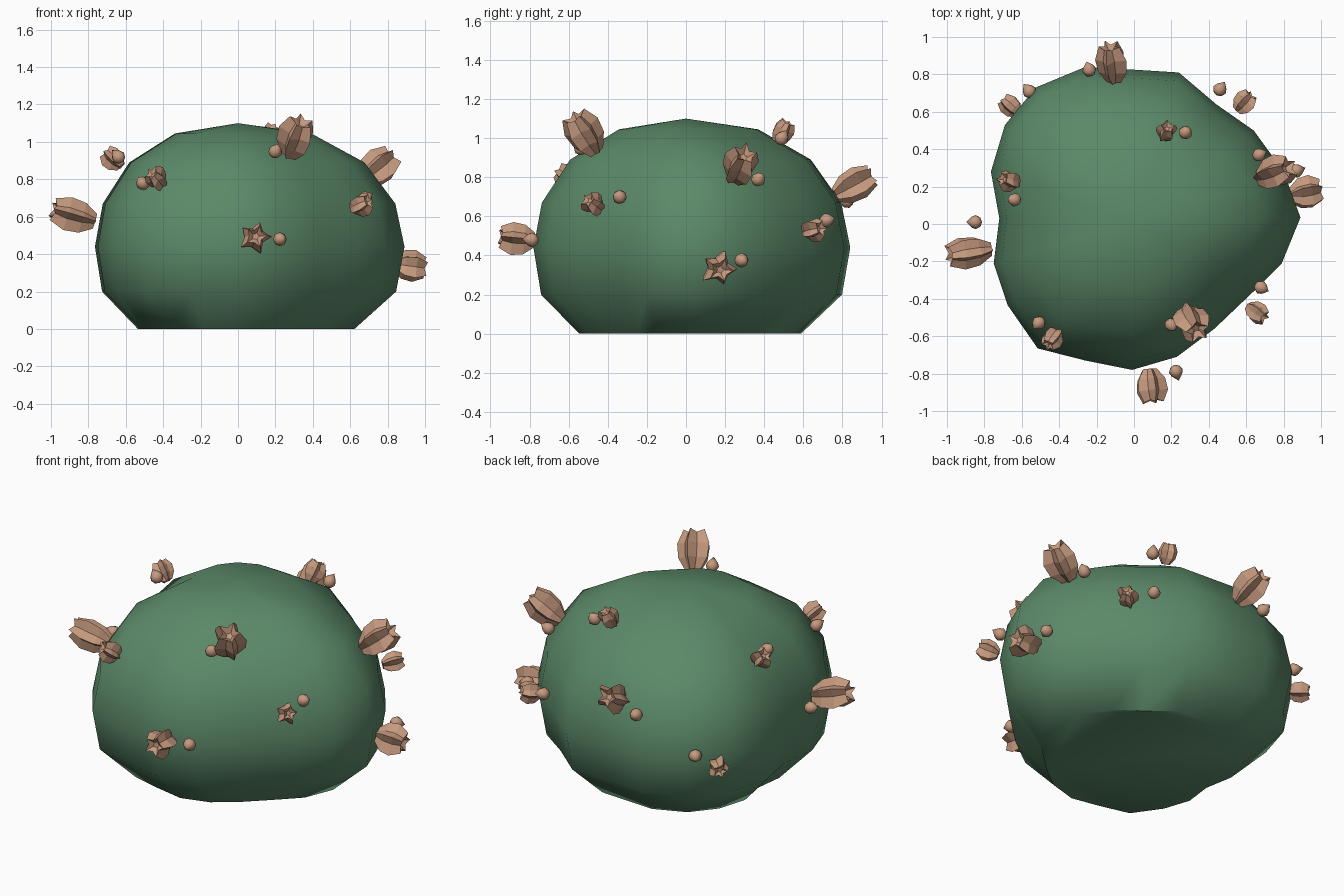
import bpy, bmesh, math, random
from mathutils import Vector

if "Cube" in bpy.data.objects:
    bpy.data.objects.remove(bpy.data.objects["Cube"])

random.seed(4)


def material(name, col):
    m = bpy.data.materials.new(name)
    m.diffuse_color = (*col, 1)
    m.use_nodes = True
    m.node_tree.nodes["Principled BSDF"].inputs["Base Color"].default_value = m.diffuse_color
    return m


GREEN = material("leaf green", (0.105, 0.25, 0.14))
TAN = material("bud tan", (0.56, 0.32, 0.21))


def finish(name, bm, mat, smooth_angle=None):
    bmesh.ops.recalc_face_normals(bm, faces=bm.faces)
    me = bpy.data.meshes.new(name)
    bm.to_mesh(me)
    bm.free()
    me.materials.append(mat)
    if smooth_angle:
        me.shade_smooth()
        me.set_sharp_from_angle(angle=math.radians(smooth_angle))
    ob = bpy.data.objects.new(name, me)
    bpy.context.collection.objects.link(ob)
    return ob


def loft(rings):
    """Skin a list of closed rings and cap both ends."""
    bm = bmesh.new()
    vr = [[bm.verts.new(p) for p in r] for r in rings]
    n = len(vr[0])
    for a, b in zip(vr, vr[1:]):
        for i in range(n):
            j = (i + 1) % n
            bm.faces.new((a[i], a[j], b[j], b[i]))
    for r in (vr[0], vr[-1]):
        c = sum((v.co for v in r), Vector()) / n
        if (r[0].co - c).length < 1e-3:
            bmesh.ops.pointmerge(bm, verts=r, merge_co=c)
        else:
            bm.faces.new(r)
    return bm


# Lobed mound: widest outline, scaled per height
OUTLINE = [(.89, .035), (.80, .28), (.64, .50), (.44, .64), (.24, .81), (0, .825), (-.26, .84),
           (-.525, .73), (-.69, .53), (-.765, .28), (-.72, .03), (-.75, -.21), (-.675, -.435),
           (-.515, -.665), (-.26, -.73), (-.01, -.78), (.23, -.71), (.43, -.56), (.64, -.36),
           (.79, -.21)]
LEVELS = [(0, .70), (.20, .95), (.44, 1), (.67, .945), (.89, .76), (1.045, .44), (1.10, 0)]
mound = finish("mound", loft([[(x * s, y * s, z) for x, y in OUTLINE] for z, s in LEVELS]), GREEN, 45)


def outward(p):
    """Direction away from the mound's middle, for an ellipsoid."""
    return Vector((p.x / .64, p.y / .64, (p.z - .43) / .45)).normalized()


def place(ob, p):
    ob.location = p
    ob.rotation_mode = 'QUATERNION'
    ob.rotation_quaternion = outward(p).to_track_quat('Z', 'Y')


def bud(name, p, radius, length):
    # Five-ribbed barrel with a hollow tip
    prof = [(-.5, .45), (-.2, .9), (.15, 1), (.5, .66), (.32, .25)]
    jitter = [random.uniform(.88, 1.1) for _ in range(10)]
    rings = []
    for t, r in prof:
        ring = []
        for i in range(10):
            a = i * math.pi / 5
            rr = radius * r * jitter[i] * (1 if i % 2 == 0 else .6)
            lift = -.07 if i % 2 and t == .5 else 0
            ring.append((rr * math.cos(a), rr * math.sin(a), (t + lift) * length))
        rings.append(ring)
    place(finish(name, loft(rings), TAN), p)


def berry(name, p, radius):
    # Small teardrop
    prof = [(-1, 0), (-.75, .65), (-.1, 1), (.5, .75), (1.3, 0)]
    rings = [[(radius * r * math.cos(i * math.pi / 4), radius * r * math.sin(i * math.pi / 4), radius * t)
              for i in range(8)] for t, r in prof]
    place(finish(name, loft(rings), TAN, 60), p)


# bud centre, bud radius, bud length, berry centre
CLUSTERS = [
    ((-.88, -.15, .61), .095, .24, (-.85, .01, .575)),
    ((.09, -.865, .49), .09, .18, (.225, -.79, .48)),
    ((.31, -.52, 1.02), .10, .23, (.20, -.54, .95)),
    ((.75, .275, .86), .095, .22, (.67, .37, .79)),
    ((.92, .165, .335), .095, .17, (.87, .285, .375)),
    ((-.12, .86, .76), .09, .22, (-.24, .825, .68)),
    ((.59, .65, .53), .065, .12, (.46, .72, .58)),
    ((.17, .49, 1.035), .06, .12, (.275, .49, 1.0)),
    ((-.66, .63, .40), .065, .12, (-.56, .71, .47)),
    ((-.665, .23, .91), .065, .12, (-.64, .13, .92)),
    ((-.435, -.61, .80), .065, .12, (-.51, -.53, .78)),
    ((.655, -.47, .665), .065, .12, (.68, -.34, .70)),
]
for k, (p, r, l, q) in enumerate(CLUSTERS, 1):
    bud(f"bud_{k}", Vector(p), r, l)
    berry(f"berry_{k}", Vector(q), .038)
